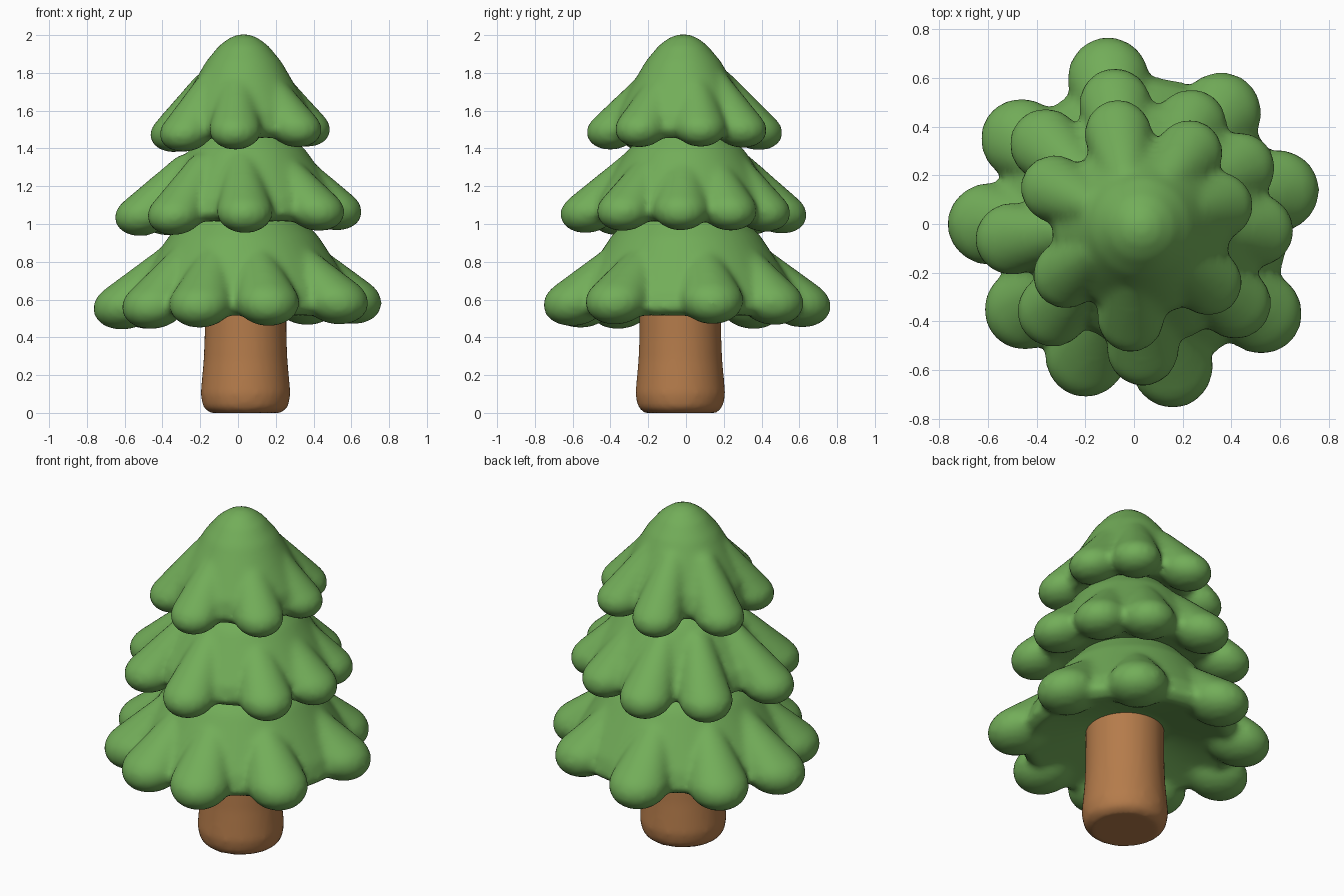
import bpy, bmesh
from math import sin, cos, tau, radians
from mathutils import Matrix

if "Cube" in bpy.data.objects:
    bpy.data.objects.remove(bpy.data.objects["Cube"])


def material(name, color):
    mat = bpy.data.materials.new(name)
    mat.use_nodes = True
    mat.diffuse_color = color
    mat.node_tree.nodes["Principled BSDF"].inputs["Base Color"].default_value = color
    return mat


def lathe(bm, profile, center, sides=48):
    """Closed revolved solid from (radius, height) points, bottom to top."""
    rings = [[bm.verts.new((center[0] + r * cos(tau * i / sides),
                            center[1] + r * sin(tau * i / sides), z))
              for i in range(sides)] for r, z in profile]
    for low, high in zip(rings, rings[1:]):
        for i in range(sides):
            j = (i + 1) % sides
            bm.faces.new((low[i], low[j], high[j], high[i]))
    bm.faces.new(rings[0][::-1])
    bm.faces.new(rings[-1])


def ball_points():
    """Directions spread evenly over a unit ball."""
    ball = bmesh.new()
    bmesh.ops.create_icosphere(ball, subdivisions=3, radius=1)
    points = [v.co.copy() for v in ball.verts]
    ball.free()
    return points


def add_lobe(bm, angle, reach, z, width, root_radius):
    """Drooping blunt lobe, hulled to a smaller ball higher up the slope."""
    turn = Matrix.Rotation(radians(angle), 4, "Z")
    length, height = width * 1.05, width * 0.75
    tip = (Matrix.Translation((reach - length, 0, z))
           @ Matrix.Rotation(radians(13), 4, "Y")
           @ Matrix.Diagonal((length, width, height, 1)))
    root = Matrix.Translation((root_radius, 0, z + 0.23)) @ Matrix.Scale(0.09, 4)
    verts = [bm.verts.new(turn @ place @ p) for place in (tip, root) for p in BALL]
    hull = bmesh.ops.convex_hull(bm, input=verts)
    inner = [v for v in hull["geom_interior"] if isinstance(v, bmesh.types.BMVert)]
    bmesh.ops.delete(bm, geom=inner, context="VERTS")


def finish(name, bm, mat, smooth):
    mesh = bpy.data.meshes.new(name)
    bm.to_mesh(mesh)
    bm.free()
    mesh.materials.append(mat)
    obj = bpy.data.objects.new(name, mesh)
    bpy.context.collection.objects.link(obj)
    # Fuse overlapping volumes, then soften the seams
    fuse = obj.modifiers.new("fuse", "REMESH")
    fuse.mode = "VOXEL"
    fuse.voxel_size = 0.02
    fuse.use_smooth_shade = True
    soft = obj.modifiers.new("soften", "SMOOTH")
    soft.factor = 0.5
    soft.iterations = smooth


def foliage(name, center, profile, lobe_z, lobe_width, root_radius, lobes):
    """One tier: a cone skirt ringed by lobes given as angle: reach."""
    bm = bmesh.new()
    lathe(bm, profile, center)
    for angle, reach in lobes.items():
        # The tier leans a little, so its left side sits higher
        z = lobe_z + 0.015 * cos(radians(angle))
        add_lobe(bm, angle, reach, z, lobe_width, root_radius)
    finish(name, bm, green, 6)


BALL = ball_points()
green = material("leaf green", (0.17, 0.42, 0.10, 1))
brown = material("bark brown", (0.46, 0.20, 0.07, 1))

# Trunk
bm = bmesh.new()
lathe(bm, [(0.19, 0), (0.225, 0.03), (0.238, 0.1), (0.222, 0.28), (0.217, 0.4),
           (0.215, 0.75)], (0.04, -0.03))
finish("trunk", bm, brown, 4)

# Foliage tiers
foliage("bottom_foliage", (0.03, 0),
        [(0.2, 0.62), (0.55, 0.51), (0.61, 0.55), (0.58, 0.65), (0.4, 0.93), (0.15, 1.2)],
        0.585, 0.17, 0.36,
        {100: 0.78, 52: 0.75, 13: 0.78, -35: 0.81, -75: 0.78, -110: 0.75, -142: 0.74,
         180: 0.77, 143: 0.75})
foliage("middle_foliage", (0.05, 0),
        [(0.2, 1.05), (0.44, 1.01), (0.5, 1.05), (0.48, 1.14), (0.31, 1.39), (0.1, 1.6)],
        1.065, 0.15, 0.28,
        {99: 0.65, 60: 0.62, 28: 0.64, -3: 0.66, -38: 0.68, -86: 0.67, -133: 0.64,
         -173: 0.66, 138: 0.64})
foliage("top_foliage", (0.03, -0.015),
        [(0.15, 1.5), (0.32, 1.45), (0.37, 1.5), (0.35, 1.6), (0.2, 1.86), (0.13, 1.945),
         (0.07, 1.99), (0.02, 2.005)],
        1.5, 0.14, 0.18,
        {100: 0.52, 52: 0.51, 12: 0.5, -38: 0.53, -92: 0.53, -143: 0.49, 156: 0.5})
